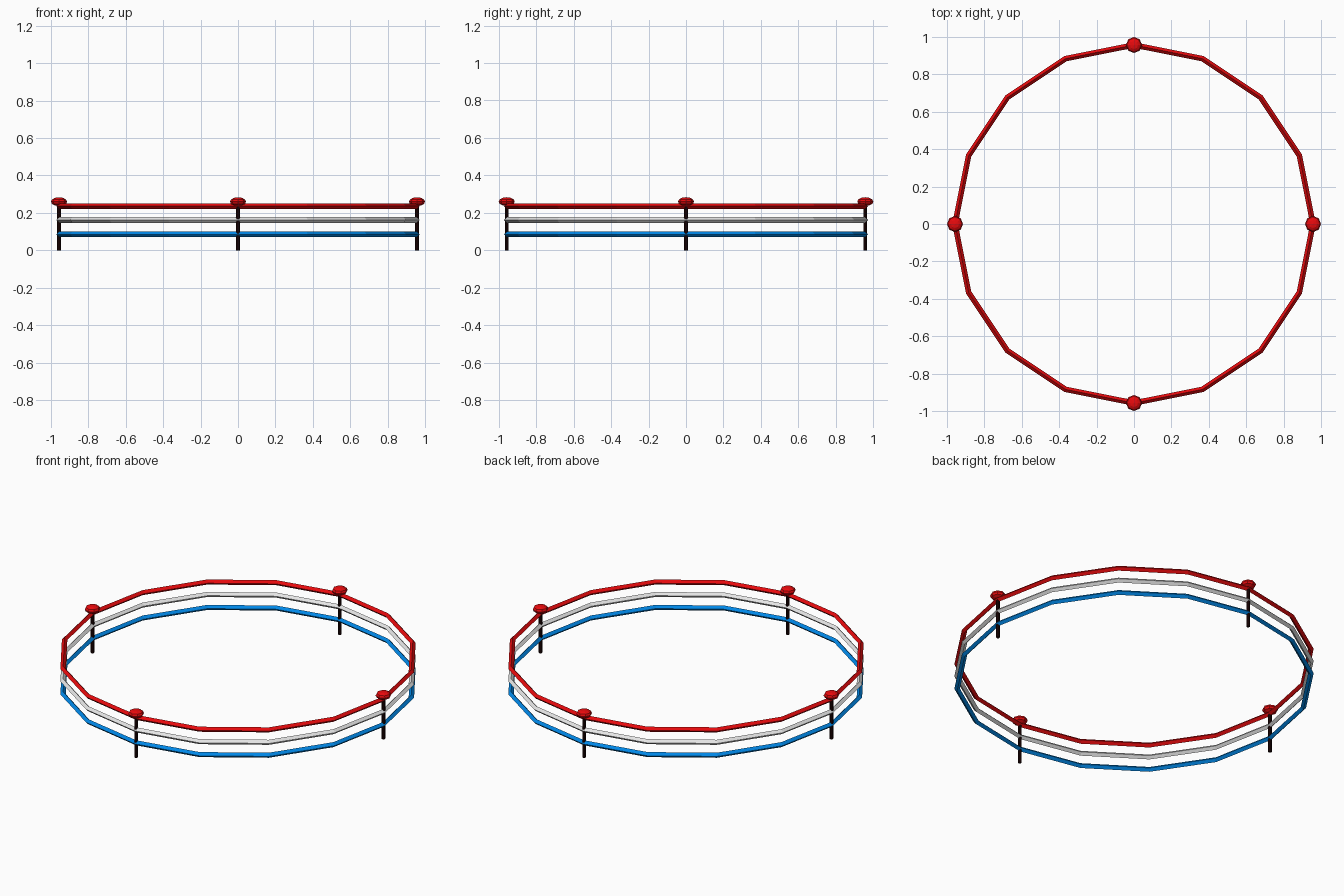
import bpy, bmesh, math

if "Cube" in bpy.data.objects:
    bpy.data.objects.remove(bpy.data.objects["Cube"])

R = 0.957       # ring radius
SIDES = 16      # straight spans per rope


def material(name, col):
    m = bpy.data.materials.new(name)
    m.diffuse_color = (*col, 1)
    m.use_nodes = True
    m.node_tree.nodes["Principled BSDF"].inputs["Base Color"].default_value = m.diffuse_color
    return m


red = material("red", (0.8, 0.003, 0.004))
white = material("white", (0.9, 0.9, 0.9))
blue = material("blue", (0.0, 0.29, 0.95))
dark = material("dark_post", (0.012, 0.001, 0.001))


def finish(bm, name, mat):
    bmesh.ops.recalc_face_normals(bm, faces=bm.faces)
    me = bpy.data.meshes.new(name)
    bm.to_mesh(me)
    bm.free()
    me.materials.append(mat)
    ob = bpy.data.objects.new(name, me)
    bpy.context.collection.objects.link(ob)
    return ob


# Three stacked ropes, diamond-section tubes bent into a 16-sided ring
def rope(name, z, mat, r=0.015, n=4):
    bm = bmesh.new()
    rings = []
    for i in range(SIDES):
        a = 2 * math.pi * i / SIDES
        ring = []
        for j in range(n):
            b = 2 * math.pi * j / n
            d = R + r * math.cos(b)
            ring.append(bm.verts.new((d * math.cos(a), d * math.sin(a), z + r * math.sin(b))))
        rings.append(ring)
    for i in range(SIDES):
        p, q = rings[i], rings[(i + 1) % SIDES]
        for j in range(n):
            k = (j + 1) % n
            bm.faces.new((p[j], q[j], q[k], p[k]))
    finish(bm, name, mat)


rope("top_rope", 0.236, red)
rope("middle_rope", 0.162, white)
rope("bottom_rope", 0.085, blue)

# Four posts with flattened round caps
for i, side in enumerate(("right", "back", "left", "front")):
    a = i * math.pi / 2
    x, y = R * math.cos(a), R * math.sin(a)
    bm = bmesh.new()
    bmesh.ops.create_cone(bm, cap_ends=True, segments=8, radius1=0.01, radius2=0.01, depth=0.25)
    bmesh.ops.translate(bm, verts=bm.verts, vec=(x, y, 0.125))
    finish(bm, side + "_post", dark)

    bm = bmesh.new()
    bmesh.ops.create_uvsphere(bm, u_segments=8, v_segments=6, radius=0.043)
    bmesh.ops.scale(bm, verts=bm.verts, vec=(1, 1, 0.55))
    bmesh.ops.translate(bm, verts=bm.verts, vec=(x, y, 0.26))
    finish(bm, side + "_post_cap", red)
